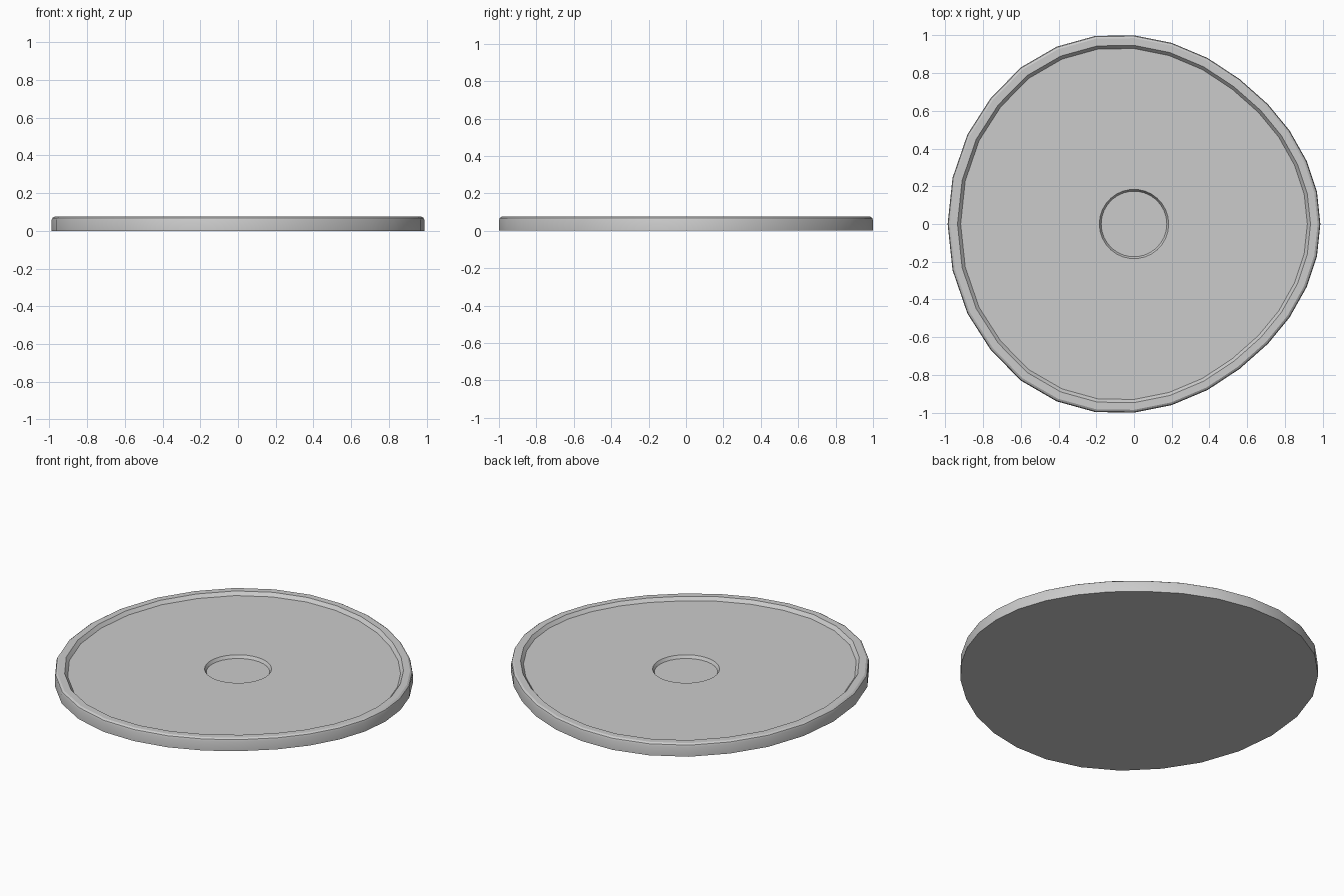
import bpy, bmesh, math

if "Cube" in bpy.data.objects:
    bpy.data.objects.remove(bpy.data.objects["Cube"])

# Upper half of the slightly lopsided rim outline, right to left (mirrored in y)
HALF = [(0.988, 0), (0.97, 0.17), (0.915, 0.335), (0.825, 0.495), (0.71, 0.635),
        (0.56, 0.768), (0.39, 0.88), (0.2, 0.96), (0, 1.0), (-0.205, 0.997),
        (-0.41, 0.94), (-0.6, 0.83), (-0.76, 0.667), (-0.883, 0.475),
        (-0.962, 0.245), (-0.988, 0)]
OUTLINE = HALF + [(x, -y) for x, y in reversed(HALF[1:-1])]
N = len(OUTLINE)


def scaled(s, z):
    return [(x * s, y * s, z) for x, y in OUTLINE]


def circle(r, z):
    angles = [2 * math.pi * i / N for i in range(N)]
    return [(r * math.cos(a), r * math.sin(a), z) for a in angles]


def loft(name, rings, cap_first=False, cap_last=False):
    bm = bmesh.new()
    loops = [[bm.verts.new(p) for p in ring] for ring in rings]
    for a, b in zip(loops, loops[1:]):
        for i in range(N):
            j = (i + 1) % N
            bm.faces.new((a[i], a[j], b[j], b[i]))
    if cap_first:
        bm.faces.new(loops[0][::-1])
    if cap_last:
        bm.faces.new(loops[-1])
    mesh = bpy.data.meshes.new(name)
    bm.to_mesh(mesh)
    bm.free()
    obj = bpy.data.objects.new(name, mesh)
    bpy.context.collection.objects.link(obj)
    bpy.ops.object.select_all(action='DESELECT')
    obj.select_set(True)
    bpy.context.view_layer.objects.active = obj
    bpy.ops.object.shade_smooth_by_angle(angle=math.radians(30))
    return obj


# Dish: base, rounded outer wall, raised rim, sunken floor, centre recess wall
loft("dish", [
    scaled(1, 0), scaled(1, 0.057), scaled(0.996, 0.068), scaled(0.985, 0.075),
    scaled(0.947, 0.075), scaled(0.93, 0.055),
    circle(0.184, 0.055), circle(0.174, 0.037),
], cap_first=True)

# Pale pad at the bottom of the centre recess
pad = loft("centre_pad", [circle(0.174, 0.037)], cap_last=True)
pale = bpy.data.materials.new("pale")
pale.diffuse_color = (0.9, 0.9, 0.9, 1)
pale.use_nodes = True
pale.node_tree.nodes["Principled BSDF"].inputs["Base Color"].default_value = pale.diffuse_color
pad.data.materials.append(pale)
